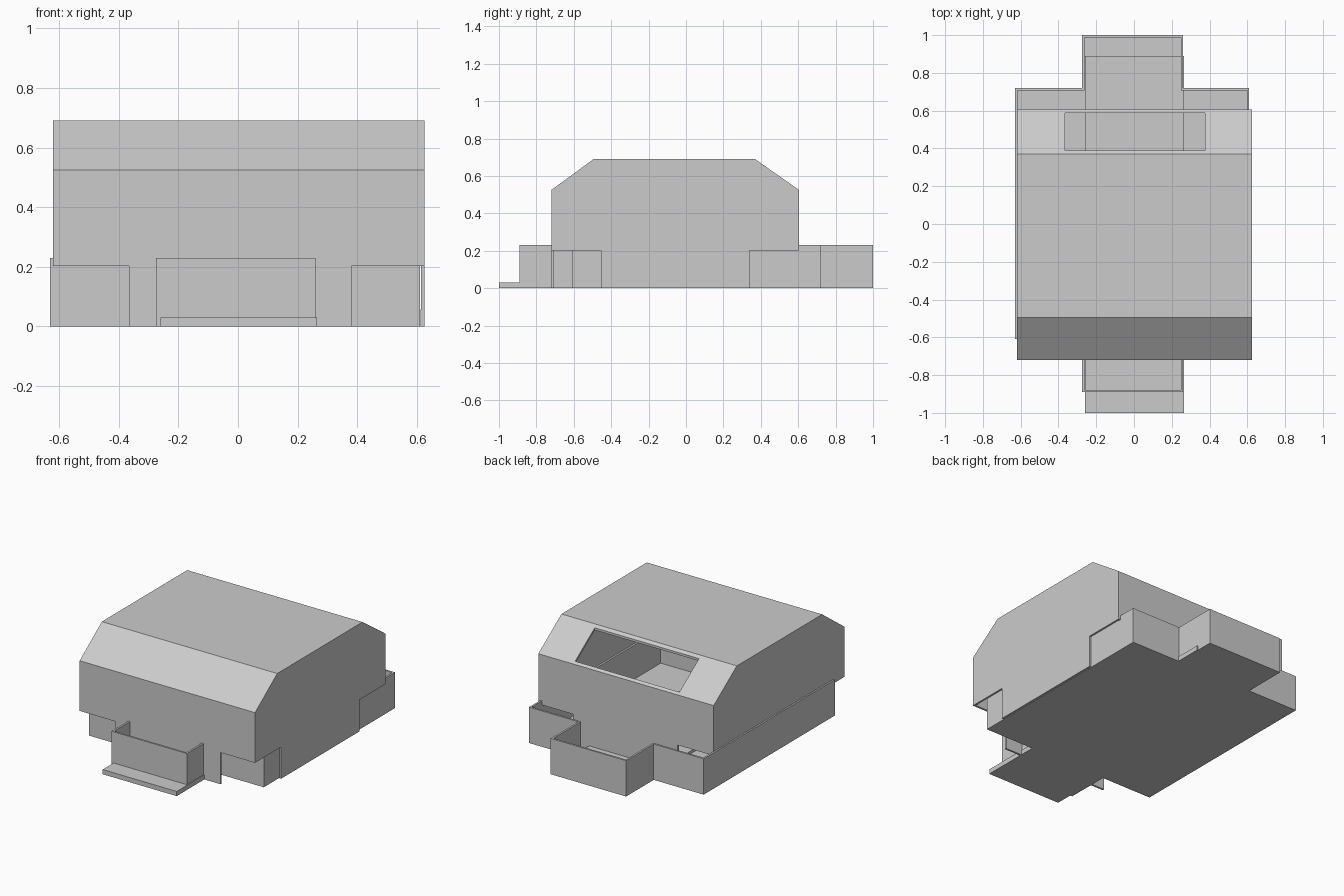
import bpy, bmesh
from mathutils import Vector

cube = bpy.data.objects.get("Cube")
if cube:
    bpy.data.objects.remove(cube, do_unlink=True)

grey = bpy.data.materials.new("plain grey")
grey.use_nodes = True
COLOUR = (0.6, 0.6, 0.6, 1)
grey.diffuse_color = COLOUR
grey.node_tree.nodes["Principled BSDF"].inputs["Base Color"].default_value = COLOUR

WALL = 0.012


def prism(name, outline, direction, open_side=None):
    """Extrude an outline of 3D points; optionally leave one side open."""
    bm = bmesh.new()
    face = bm.faces.new([bm.verts.new(p) for p in outline])
    new = bmesh.ops.extrude_face_region(bm, geom=[face], use_keep_orig=True)["geom"]
    bmesh.ops.translate(bm, vec=direction, verts=[v for v in new if isinstance(v, bmesh.types.BMVert)])
    bmesh.ops.recalc_face_normals(bm, faces=bm.faces)
    if open_side:
        gone = [f for f in bm.faces if f.normal.dot(Vector(open_side)) > 0.99]
        bmesh.ops.delete(bm, geom=gone, context="FACES")
    mesh = bpy.data.meshes.new(name)
    bm.to_mesh(mesh)
    bm.free()
    mesh.materials.append(grey)
    obj = bpy.data.objects.new(name, mesh)
    bpy.context.collection.objects.link(obj)
    return obj


def box(name, x0, x1, y0, y1, z0, z1):
    base = [(x0, y0, z0), (x1, y0, z0), (x1, y1, z0), (x0, y1, z0)]
    return prism(name, base, (0, 0, z1 - z0))


def apply(obj, mod):
    bpy.context.view_layer.objects.active = obj
    bpy.ops.object.modifier_apply(modifier=mod.name)


def hollow(obj):
    mod = obj.modifiers.new("shell", "SOLIDIFY")
    mod.thickness, mod.offset, mod.use_even_offset = WALL, -1, True
    apply(obj, mod)


def cut(obj, cutter):
    cutter.hide_render = True
    mod = obj.modifiers.new("cut", "BOOLEAN")
    mod.operation, mod.solver, mod.object = "DIFFERENCE", "EXACT", cutter
    apply(obj, mod)
    bpy.data.objects.remove(cutter, do_unlink=True)


# Open cross-shaped tray with an end bay at front and back
L, R, F, B = -0.63, 0.61, -0.61, 0.72
bl, br, bay = -0.275, 0.26, 0.28
cross = [(L, F), (bl, F), (bl, F - bay), (br, F - bay), (br, F), (R, F),
         (R, B), (br, B), (br, B + bay), (bl, B + bay), (bl, B), (L, B)]
tray = prism("tray", [(x, y, 0) for x, y in cross], (0, 0, 0.23), (0, 0, 1))
hollow(tray)

# Thin base strip that sticks out in front as a step
box("base_strip", -0.26, 0.265, -1, 0.89, 0, 0.03)

# Cover with sloped front and back roof, open below
profile = [(-0.72, 0), (-0.72, 0.525), (-0.495, 0.69), (0.37, 0.69), (0.605, 0.525), (0.605, 0)]
cover = prism("cover", [(-0.62, y, z) for y, z in profile], (1.245, 0, 0), (0, 0, -1))
hollow(cover)

# Corner notches around the foot of the cover
for x0, x1 in ((-0.7, -0.365), (0.38, 0.7)):
    for y0, y1 in ((-0.8, -0.455), (0.34, 0.7)):
        cut(cover, box("notch_cutter", x0, x1, y0, y1, -0.1, 0.203))

# Window in the rear slope
cut(cover, box("window_cutter", -0.365, 0.375, 0.39, 0.588, 0.4, 0.9))
